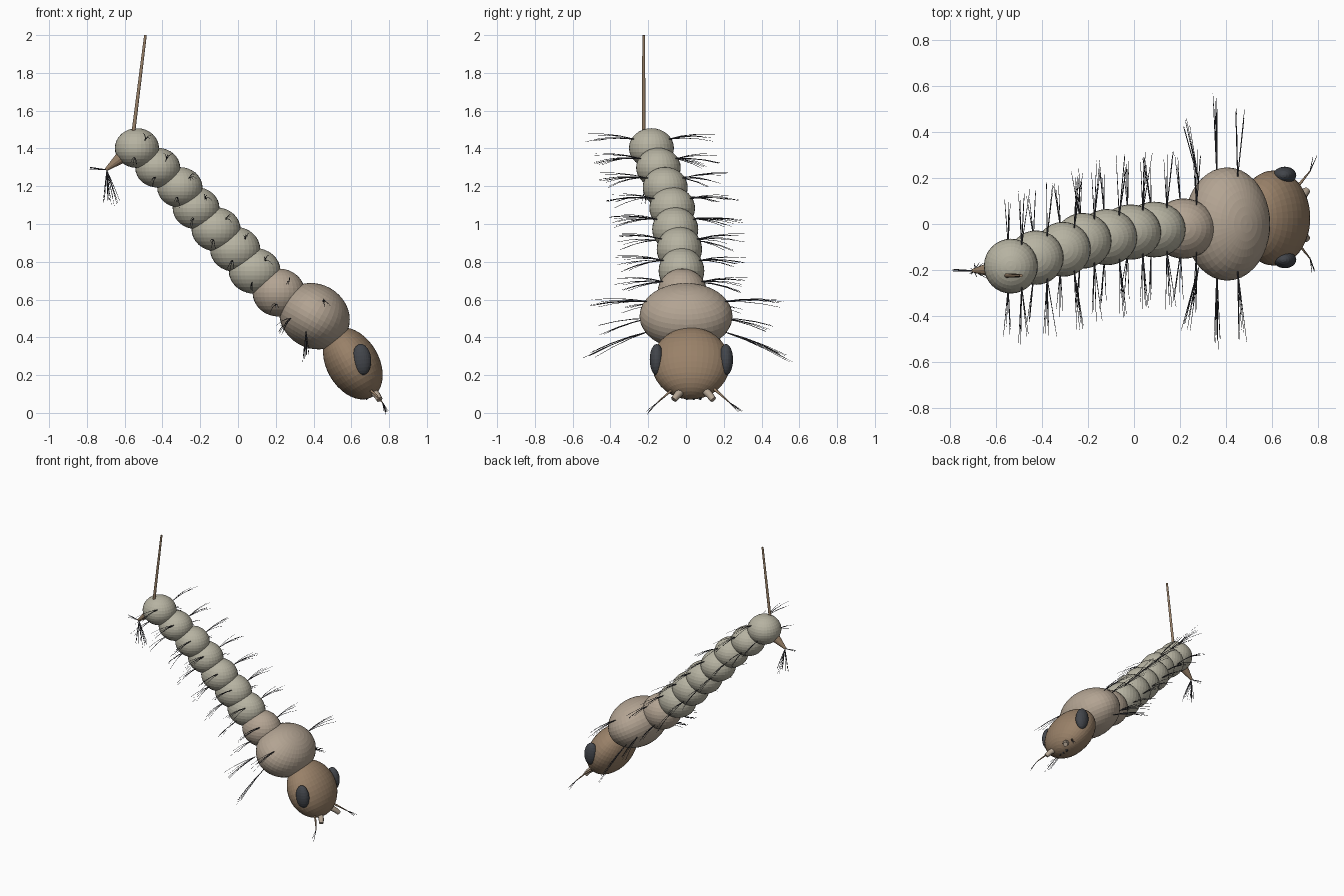
import bpy, random
from math import radians, sin, cos
from mathutils import Vector

if "Cube" in bpy.data.objects:
    bpy.data.objects.remove(bpy.data.objects["Cube"])

random.seed(4)

def material(name, rgb):
    m = bpy.data.materials.new(name)
    m.diffuse_color = (*rgb, 1)
    m.use_nodes = True
    m.node_tree.nodes["Principled BSDF"].inputs["Base Color"].default_value = m.diffuse_color
    return m

PALE = material("pale_green_grey", (0.47, 0.45, 0.36))
TAN = material("tan", (0.45, 0.37, 0.29))
BROWN = material("brown", (0.32, 0.22, 0.14))
DARK = material("dark", (0.055, 0.06, 0.07))
HAIR = material("hair", (0.05, 0.05, 0.06))

def ellipsoid(name, loc, size, mat, tilt=0.0, segs=32):
    bpy.ops.mesh.primitive_uv_sphere_add(segments=segs, ring_count=segs // 2,
        location=loc, rotation=(0, radians(tilt), 0))
    o = bpy.context.object
    o.name, o.scale = name, size
    o.data.materials.append(mat)
    return o

def cone(name, a, b, r1, r2, mat, sides=12):
    a, b = Vector(a), Vector(b)
    bpy.ops.mesh.primitive_cone_add(vertices=sides, radius1=r1, radius2=r2,
        depth=(b - a).length, location=(a + b) / 2)
    o = bpy.context.object
    o.name = name
    o.rotation_euler = (b - a).to_track_quat('Z', 'Y').to_euler()
    o.data.materials.append(mat)
    return o

def tubes(name, paths, radius, mat, res=0, tip=0.3):
    """One curve object holding many tapered tubes."""
    cu = bpy.data.curves.new(name, 'CURVE')
    cu.dimensions, cu.bevel_depth, cu.bevel_resolution = '3D', radius, res
    cu.use_fill_caps = True
    for pts in paths:
        s = cu.splines.new('POLY')
        s.points.add(len(pts) - 1)
        for i, p in enumerate(pts):
            s.points[i].co = (*p, 1)
            s.points[i].radius = 1 - (1 - tip) * i / (len(pts) - 1)
    o = bpy.data.objects.new(name, cu)
    bpy.context.collection.objects.link(o)
    cu.materials.append(mat)

def tuft(root, direction, length, n=5, spread=0.16, sag=0.04):
    """Fan of fine curved hairs sharing one root."""
    root, d = Vector(root), Vector(direction).normalized()
    out = []
    for _ in range(n):
        v = (d + Vector([random.uniform(-spread, spread) for _ in range(3)])).normalized()
        l = length * random.uniform(0.75, 1.0)
        out.append([root + v * l * t - Vector((0, 0, sag * t * t))
                    for t in (0, 0.33, 0.67, 1)])
    return out

# Abdomen: eight overlapping beads, tail to thorax (x, y, z, rx, ry, rz)
beads = [
    (-0.535, -0.183, 1.402, 0.117, 0.119, 0.105),
    (-0.425, -0.146, 1.298, 0.119, 0.118, 0.105),
    (-0.308, -0.110, 1.194, 0.120, 0.119, 0.107),
    (-0.222, -0.073, 1.084, 0.124, 0.121, 0.111),
    (-0.116, -0.057, 0.972, 0.130, 0.122, 0.116),
    (-0.015, -0.035, 0.866, 0.133, 0.120, 0.119),
    (0.088, -0.024, 0.752, 0.137, 0.121, 0.121),
    (0.216, -0.020, 0.637, 0.139, 0.131, 0.127)]
for i, (x, y, z, a, b, c) in enumerate(beads):
    ellipsoid(f"abdomen_segment_{i + 1}", (x, y, z), (a, b, c), TAN if i == 7 else PALE)

# Thorax and head
ellipsoid("thorax", (0.405, 0.0, 0.512), (0.192, 0.246, 0.17), TAN, 30, 40)
ellipsoid("head", (0.608, 0.026, 0.262), (0.139, 0.207, 0.205), BROWN, -30, 40)
for side, y in (("right", -0.155), ("left", 0.212)):
    ellipsoid(f"{side}_eye", (0.655, y, 0.282), (0.05, 0.037, 0.083), DARK, -5, 24)

# Breathing tube and tail cone
cone("breathing_tube", (-0.557, -0.224, 1.46), (-0.49, -0.224, 2.0), 0.010, 0.007, BROWN)
cone("tail_lobe", (-0.59, -0.195, 1.375), (-0.70, -0.203, 1.287), 0.042, 0.008, BROWN)

# Mouth parts mirrored about the head's centre line
MID = 0.04
brushes, antennae = [], []
for s in (-1, 1):
    brushes.append([(0.675, MID + s * 0.045, 0.14), (0.71, MID + s * 0.065, 0.115),
                    (0.735, MID + s * 0.085, 0.095), (0.75, MID + s * 0.105, 0.07)])
    antennae.append([(0.69, MID + s * 0.105, 0.13), (0.725, MID + s * 0.14, 0.10),
                     (0.765, MID + s * 0.19, 0.055)])
tubes("mouth_brushes", brushes, 0.024, TAN, 2, 0.7)
tubes("antennae", antennae, 0.009, BROWN, 1, 0.3)
for s in (-1, 0, 1):
    cone(f"mouth_tooth_{s + 2}", (0.655, MID + s * 0.035, 0.11),
         (0.685, MID + s * 0.035, 0.072), 0.012, 0.008, DARK, 4)

# Side bristles: an upper and a lower tuft on both sides of each bead
hairs = []
for x, y, z, a, b, c in beads:
    for s in (-1, 1):
        hairs += tuft((x + a * 0.4, y + s * b * 0.75, z + c * 0.45),
                      (0.05, s, 0.18), 0.27, 5, 0.12)
        hairs += tuft((x - a * 0.1, y + s * b * 0.8, z - c * 0.5),
                      (-0.05, s, 0.02), 0.22, 4, 0.12)
# Longer bristles on the thorax
for s in (-1, 1):
    hairs += tuft((0.45, s * 0.2, 0.59), (0.05, s, 0.1), 0.35, 6, 0.08)
    hairs += tuft((0.36, s * 0.2, 0.43), (0, s, -0.28), 0.39, 7, 0.06)
    hairs += tuft((0.28, s * 0.19, 0.50), (-0.22, s, -0.08), 0.29, 6, 0.10)
# Tail fan and antenna hairs
hairs += tuft((-0.695, -0.203, 1.285), (0.15, 0, -1), 0.19, 14, 0.25, 0.01)
hairs += tuft((-0.695, -0.203, 1.287), (-1, 0, 0.1), 0.095, 4, 0.10, 0)
for y, s in ((-0.15, -1), (0.23, 1)):
    hairs += tuft((0.765, y, 0.055), (0.25, s * 0.8, -0.6), 0.085, 4, 0.15, 0.005)
tubes("bristles", hairs, 0.0022, HAIR, 0, 0.4)
